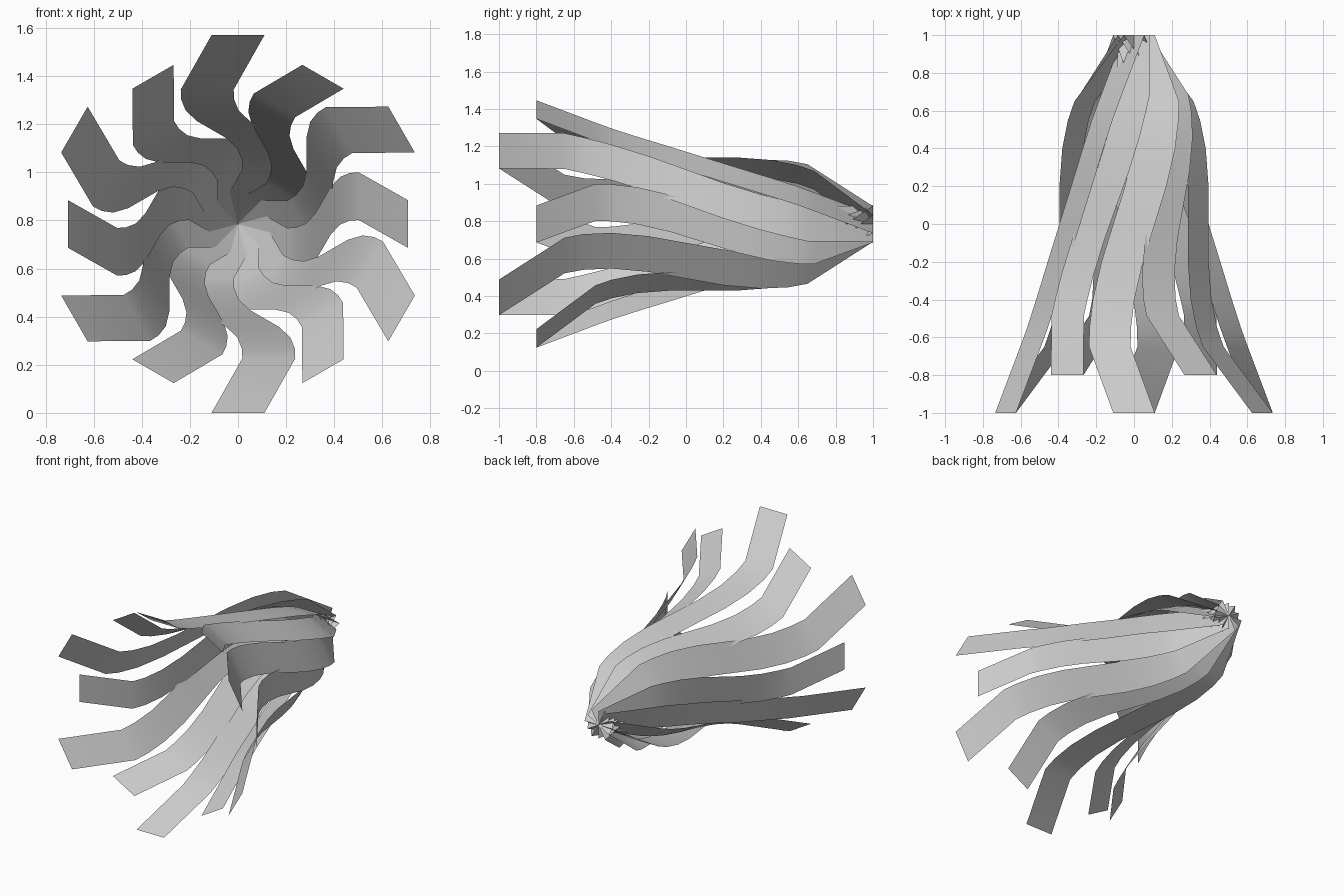
import bpy, math

if "Cube" in bpy.data.objects:
    bpy.data.objects.remove(bpy.data.objects["Cube"])

CENTRE_Z = 0.785
HALF_WIDTH = 0.11

# half of the S-shaped centre line: (y, sideways offset, radius beyond mid radius)
HALF = [(-1.0, 0.0, 0.3925), (-0.65, -0.128, 0.166), (-0.55, -0.126, 0.125),
        (-0.4, -0.108, 0.08), (-0.2, -0.062, 0.036)]
MID = 0.3925
PATH = HALF + [(0, 0, 0)] + [(-y, -t, -r) for y, t, r in reversed(HALF)]


def ribbon(name, angle, scale):
    """Flat strip following the S path, turned about the y axis."""
    c, s = math.cos(angle), math.sin(angle)
    verts = []
    for y, t, r in PATH:
        rad = (MID + r) * scale
        for side in (-HALF_WIDTH, HALF_WIDTH):
            w = (t + side) * scale
            verts.append((rad * c + w * s, 1 - (1 - y) * scale,
                          CENTRE_Z + rad * s - w * c))
    faces = [(2 * i, 2 * i + 1, 2 * i + 3, 2 * i + 2) for i in range(len(PATH) - 1)]
    mesh = bpy.data.meshes.new(name)
    mesh.from_pydata(verts, [], faces)
    ob = bpy.data.objects.new(name, mesh)
    bpy.context.collection.objects.link(ob)
    bpy.context.view_layer.objects.active = ob
    ob.select_set(True)
    bpy.ops.object.shade_smooth_by_angle(angle=math.radians(40))
    ob.select_set(False)


# twelve ribbons, alternating long and short, gathered at the back
for i in range(12):
    long = i % 2 == 0
    ribbon(f"{'long' if long else 'short'}_ribbon_{i + 1}",
           math.radians(90 + 30 * i), 1.0 if long else 0.9)
